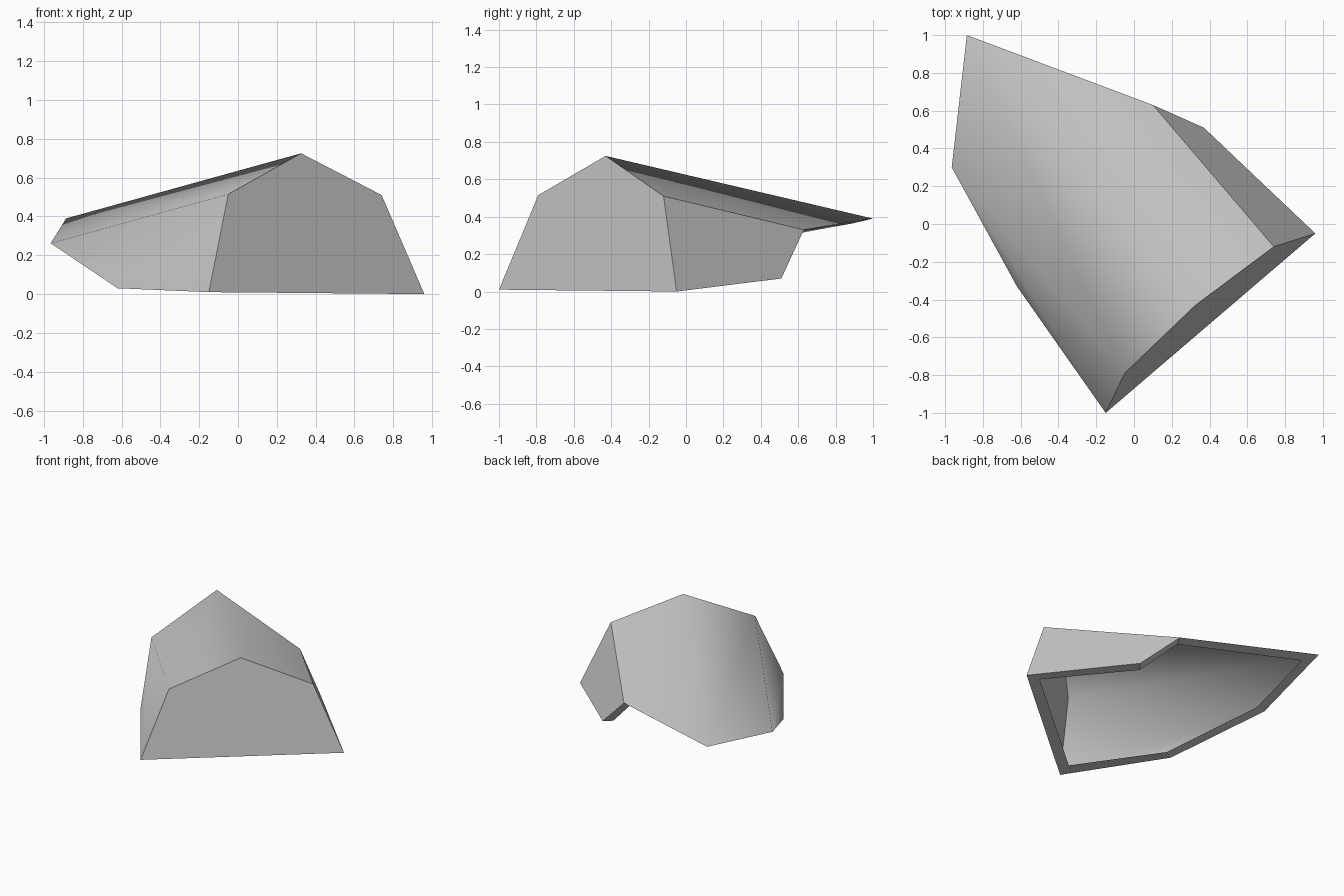
import bpy, bmesh
from mathutils import Vector

cube = bpy.data.objects.get("Cube")
if cube:
    bpy.data.objects.remove(cube)

LIP = 0.08

# One flat grey
grey = bpy.data.materials.new("plain_grey")
grey.use_nodes = True
colour = (0.57, 0.57, 0.57, 1)
grey.diffuse_color = colour
grey.node_tree.nodes["Principled BSDF"].inputs["Base Color"].default_value = colour

# End panel outline, from one foot over the ridge to the other foot
panel = [Vector(p) for p in ((-0.15, -1.0, 0.01), (-0.05, -0.79, 0.515),
                             (0.325, -0.43, 0.725), (0.74, -0.12, 0.51),
                             (0.96, -0.05, 0.0))]
# Matching points along the open end
tail = [Vector(p) for p in ((-0.62, -0.33, 0.03), (-0.965, 0.30, 0.262),
                            (-0.885, 1.0, 0.39), (0.10, 0.63, 0.33),
                            (0.37, 0.51, 0.07))]

bm = bmesh.new()
front = [bm.verts.new(p) for p in panel]
back = [bm.verts.new(p) for p in tail]

# Flat end panel, faceted roof and the face closing the open side
end_panel = bm.faces.new(front)
sides = [bm.faces.new((front[i], front[i + 1], back[i + 1], back[i]))
         for i in range(len(front) - 1)]
opening = bm.faces.new([front[0]] + back + [front[-1]])
bmesh.ops.recalc_face_normals(bm, faces=bm.faces[:])

# The roof is smooth; its last side, the panel and the lip stay flat
for face in sides[:-1]:
    face.smooth = True
for edge in bm.edges:
    edge.smooth = all(f.smooth for f in edge.link_faces)

# Inset lip around the opening, leaving a single-skin hollow shell
bmesh.ops.inset_individual(bm, faces=[opening], thickness=LIP,
                           use_even_offset=True)
bmesh.ops.delete(bm, geom=[opening], context="FACES_ONLY")

mesh = bpy.data.meshes.new("hollow_shell")
bm.to_mesh(mesh)
bm.free()
mesh.materials.append(grey)
shell = bpy.data.objects.new("hollow_shell", mesh)
bpy.context.collection.objects.link(shell)
